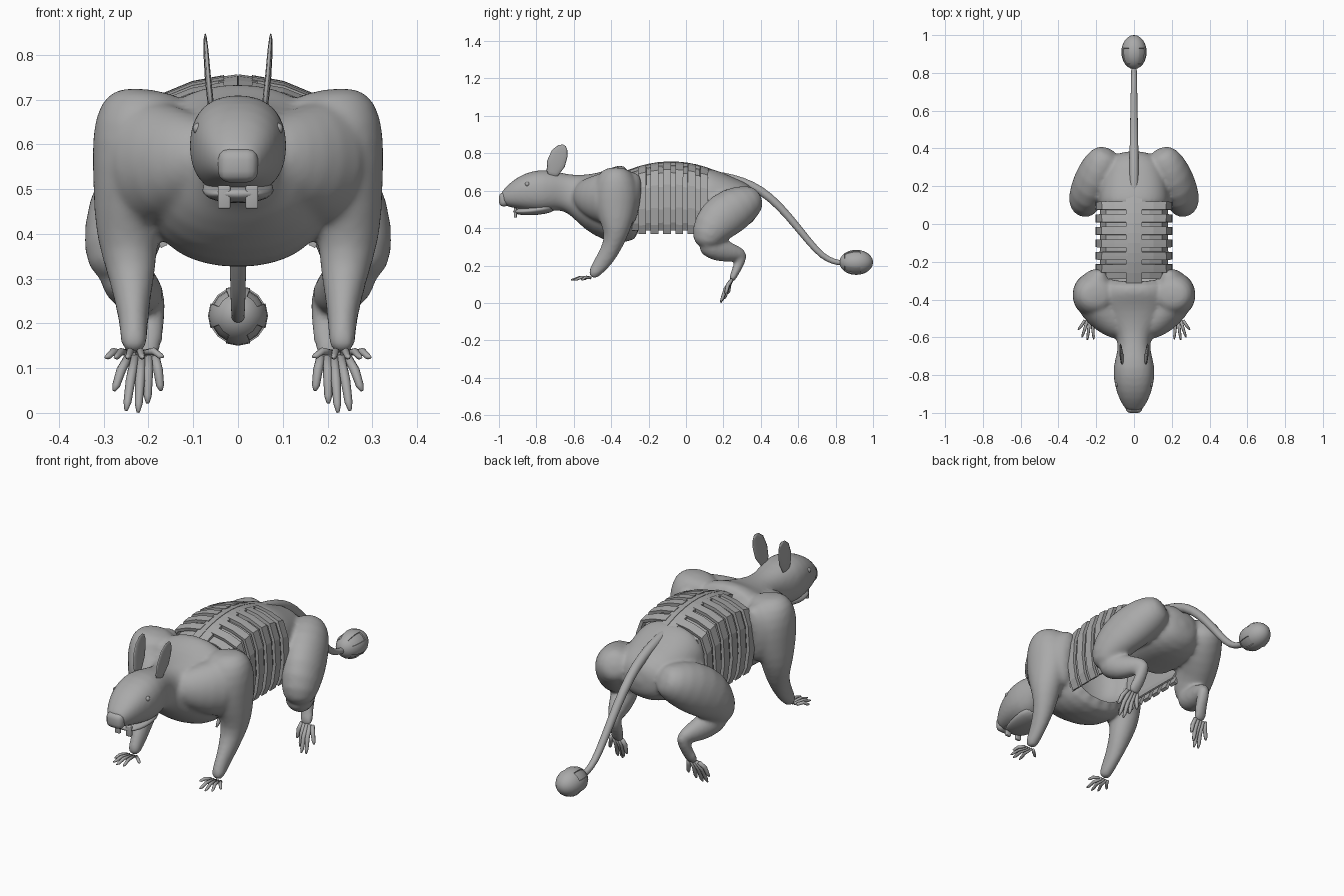
import bpy, bmesh, math
from mathutils import Vector, Matrix

if "Cube" in bpy.data.objects:
    bpy.data.objects.remove(bpy.data.objects["Cube"])

grey = bpy.data.materials.new("grey")
grey.diffuse_color = (0.4, 0.4, 0.4, 1)
grey.use_nodes = True
grey.node_tree.nodes["Principled BSDF"].inputs["Base Color"].default_value = grey.diffuse_color


def finish(name, bm, smooth=True):
    bmesh.ops.recalc_face_normals(bm, faces=bm.faces)
    for f in bm.faces:
        f.smooth = smooth
    me = bpy.data.meshes.new(name)
    bm.to_mesh(me)
    bm.free()
    me.materials.append(grey)
    ob = bpy.data.objects.new(name, me)
    bpy.context.collection.objects.link(ob)
    return ob


def mod(ob, kind, **props):
    m = ob.modifiers.new(kind.title(), kind)
    for k, v in props.items():
        setattr(m, k, v)


def bulge(v, power):
    return math.copysign(abs(v) ** power, v)


def loft(bm, pts, n=16, s=1, power=1.0):
    """Closed tube of ellipses; each point is x, y, z, radius along x, other radius."""
    c = [Vector((p[0] * s, p[1], p[2])) for p in pts]
    rings = []
    for i, p in enumerate(pts):
        t = (c[min(i + 1, len(c) - 1)] - c[max(i - 1, 0)]).normalized()
        side = (Vector((1, 0, 0)) - t * t.x).normalized()
        up = t.cross(side)
        rings.append([bm.verts.new(c[i] + side * p[3] * bulge(math.cos(a), power)
                                   + up * p[4] * bulge(math.sin(a), power))
                      for a in (2 * math.pi * k / n for k in range(n))])
    for a, b in zip(rings, rings[1:]):
        for k in range(n):
            bm.faces.new((a[k], a[(k + 1) % n], b[(k + 1) % n], b[k]))
    bm.faces.new(rings[0])
    bm.faces.new(rings[-1])


# Hidden cutter that hollows the belly
bm = bmesh.new()
loft(bm, [(0, -.36, .54, .10, .10), (0, -.31, .54, .15, .15), (0, -.22, .54, .168, .165),
          (0, .04, .54, .168, .165), (0, .10, .54, .14, .13)], 20, power=.86)
cavity = finish("belly_cutter", bm)
cavity.hide_render = True
cavity.display_type = 'WIRE'
cavity.hide_set(True)


def blended(name, centre, limbs):
    """Fuse a central trunk and mirrored limbs into one smooth skin."""
    bm = bmesh.new()
    loft(bm, [(0, *p) for p in centre], 20, power=0.86)
    for limb in limbs:
        for s in (1, -1):
            loft(bm, limb, 16, s)
    ob = finish(name, bm)
    mod(ob, 'SUBSURF', levels=1, render_levels=1)
    mod(ob, 'REMESH', mode='VOXEL', voxel_size=0.01, use_smooth_shade=True)
    mod(ob, 'SMOOTH', factor=0.5, iterations=8)
    mod(ob, 'BOOLEAN', operation='DIFFERENCE', solver='EXACT', object=cavity)


# Head, neck, chest, shoulder muscles and front legs
blended("front_body", [
    (-.99, .555, .038, .032), (-.96, .56, .06, .049), (-.91, .578, .086, .08),
    (-.84, .593, .107, .107), (-.76, .60, .114, .119), (-.68, .597, .089, .10),
    (-.62, .585, .083, .102), (-.57, .572, .12, .12), (-.50, .547, .19, .16),
    (-.42, .527, .225, .20), (-.34, .528, .215, .214), (-.26, .543, .20, .195)], [[
    (.20, -.375, .725, .06, .05), (.205, -.375, .69, .108, .10), (.21, -.375, .60, .122, .13),
    (.235, -.375, .49, .092, .112), (.25, -.37, .40, .072, .077), (.238, -.385, .32, .057, .054),
    (.235, -.43, .24, .038, .05), (.232, -.475, .18, .031, .04), (.233, -.51, .135, .031, .024)],
    [(.05, -.58, .59, .05, .06), (.10, -.53, .575, .085, .10), (.16, -.475, .565, .10, .13),
     (.20, -.41, .56, .12, .15), (.20, -.34, .56, .115, .15), (.185, -.285, .555, .085, .15),
     (.17, -.25, .55, .04, .13)]])

# Pelvis, thighs, shins and hind feet
blended("rear_body", [
    (.07, .555, .18, .165), (.11, .553, .19, .17), (.16, .545, .187, .16), (.25, .525, .175, .14),
    (.33, .52, .15, .12), (.39, .52, .07, .06)], [
    [(.13, .39, .57, .05, .05), (.15, .35, .55, .095, .09), (.20, .26, .505, .108, .125),
     (.25, .165, .44, .095, .125), (.265, .11, .36, .086, .095), (.262, .11, .29, .06, .06)],
    [(.255, .08, .33, .06, .05), (.25, .14, .295, .063, .068), (.22, .22, .272, .05, .06),
     (.195, .29, .262, .034, .036), (.19, .315, .26, .02, .02)],
    [(.19, .30, .28, .03, .028), (.19, .295, .23, .03, .03), (.197, .265, .17, .031, .024),
     (.215, .24, .11, .038, .017)]])


# Fingers and toes
def digits(name, roots, tips, r):
    bm = bmesh.new()
    for a, b in zip(roots, tips):
        a, b = Vector(a), Vector(b)
        mid = a.lerp(b, .5) + Vector((0, -.004, .008))
        for s in (1, -1):
            loft(bm, [(*a, r, r), (*mid, r * 1.1, r * 1.1), (*a.lerp(b, .85), r * .9, r * .9),
                      (*b, r * .4, r * .4)], 8, s)
    finish(name, bm)


digits("fingers", [(.235 + i * .013, -.51, .134) for i in (-2, -1, 0, 1, 2)],
       [(.167, -.545, .126), (.213, -.61, .124), (.247, -.615, .124), (.275, -.60, .124),
        (.296, -.56, .124)], .0075)
digits("toes", [(.215 + i * .015, .245, .125) for i in (-2, -1, 0, 1, 2)],
       [(.172, .225, .05), (.202, .205, .022), (.223, .185, .002), (.25, .185, .006),
        (.277, .21, .05)], .0098)


# Curved trunk sheets: inner wall, ribs and spine
def sheet(bm, path, ys):
    rows = []
    for y in ys:
        k = (.387 - .9 * (y + .08) ** 2) / .385
        rows.append([bm.verts.new((x, y, .37 + (z - .37) * k)) for x, z in path])
    for a, b in zip(rows, rows[1:]):
        for i in range(len(path) - 1):
            bm.faces.new((a[i], a[i + 1], b[i + 1], b[i]))


def trunk(name, path, spans, thick):
    bm = bmesh.new()
    for y0, y1 in spans:
        n = max(2, round((y1 - y0) / .05))
        sheet(bm, path, [y0 + (y1 - y0) * i / n for i in range(n + 1)])
    ob = finish(name, bm, False)
    mod(ob, 'SOLIDIFY', thickness=thick, offset=0)
    mod(ob, 'MIRROR')


trunk("inner_wall", [(0, .735), (.08, .722), (.145, .692), (.172, .62), (.177, .50), (.165, .43),
                     (.145, .39)], [(-.29, .12)], .008)
trunk("ribs", [(.03, .745), (.10, .732), (.165, .706), (.190, .63), (.197, .51), (.185, .42),
               (.165, .372)], [(-.255 + i * .066, -.213 + i * .066) for i in range(6)], .016)
trunk("spine", [(0, .747), (.042, .741)], [(-.31, .16)], .016)

# Tail
bm = bmesh.new()
loft(bm, [(0, y, z, r, r) for y, z, r in (
    (.10, .69, .022), (.20, .675, .025), (.30, .65, .025), (.40, .605, .024), (.50, .52, .022),
    (.60, .40, .02), (.70, .275, .018), (.76, .23, .016), (.82, .213, .015), (.86, .215, .015))], 12)
mod(finish("tail", bm), 'SUBSURF', levels=1, render_levels=1)

# Tail ball with four recessed panels
bm = bmesh.new()
bmesh.ops.create_uvsphere(bm, u_segments=16, v_segments=12, radius=1, matrix=Matrix.Rotation(
    math.pi / 2, 4, 'X'))
bmesh.ops.scale(bm, vec=(.067, .09, .067), verts=bm.verts)
bm.normal_update()
panels = []
for f in bm.faces:
    c = f.calc_center_median()
    if -.055 < c.y < .02 and abs(math.degrees(math.atan2(abs(c.z), abs(c.x))) - 45) < 18:
        panels.append(f)
for rim in (.002, .001):
    bmesh.ops.inset_region(bm, faces=panels, thickness=rim, depth=0, use_even_offset=True)
for v in {v for f in panels for v in f.verts}:
    v.co.x *= .92
    v.co.z *= .92
bmesh.ops.translate(bm, vec=(0, .91, .217), verts=bm.verts)
ball = finish("tail_ball", bm)
bpy.context.view_layer.objects.active = ball
ball.select_set(True)
bpy.ops.object.shade_smooth_by_angle(angle=math.radians(35))

# Ears: thin upright leaf shapes leaning back
bm = bmesh.new()
for s in (1, -1):
    loft(bm, [(.058, -.715, .66, .005, .014), (.062, -.71, .70, .007, .036),
              (.067, -.695, .745, .007, .05), (.071, -.675, .80, .006, .045),
              (.073, -.658, .83, .004, .028), (.073, -.65, .843, .002, .008)], 12, s)
finish("ears", bm)

# Eyes
bm = bmesh.new()
for s in (1, -1):
    bmesh.ops.create_uvsphere(bm, u_segments=12, v_segments=8, radius=.013,
                              matrix=Matrix.Translation((s * .088, -.848, .635)))
finish("eyes", bm)

# Lower jaw
bm = bmesh.new()
loft(bm, [(0, -.925, .49, .04, .008), (0, -.90, .488, .06, .017), (0, -.84, .49, .08, .024),
          (0, -.76, .503, .085, .03), (0, -.70, .52, .06, .03)], 16)
mod(finish("lower_jaw", bm), 'SUBSURF', levels=1, render_levels=1)


# Nose pad and front teeth
def blocks(name, centres, size, bevel):
    bm = bmesh.new()
    for c in centres:
        bmesh.ops.create_cube(bm, size=1, matrix=Matrix.Translation(c) @ Matrix.Diagonal((*size, 1)))
    mod(finish(name, bm), 'BEVEL', width=bevel, segments=3)


blocks("nose", [(0, -.974, .553)], (.09, .052, .076), .025)
blocks("teeth", [(.031, -.912, .482), (-.031, -.912, .482)], (.028, .016, .052), .004)
